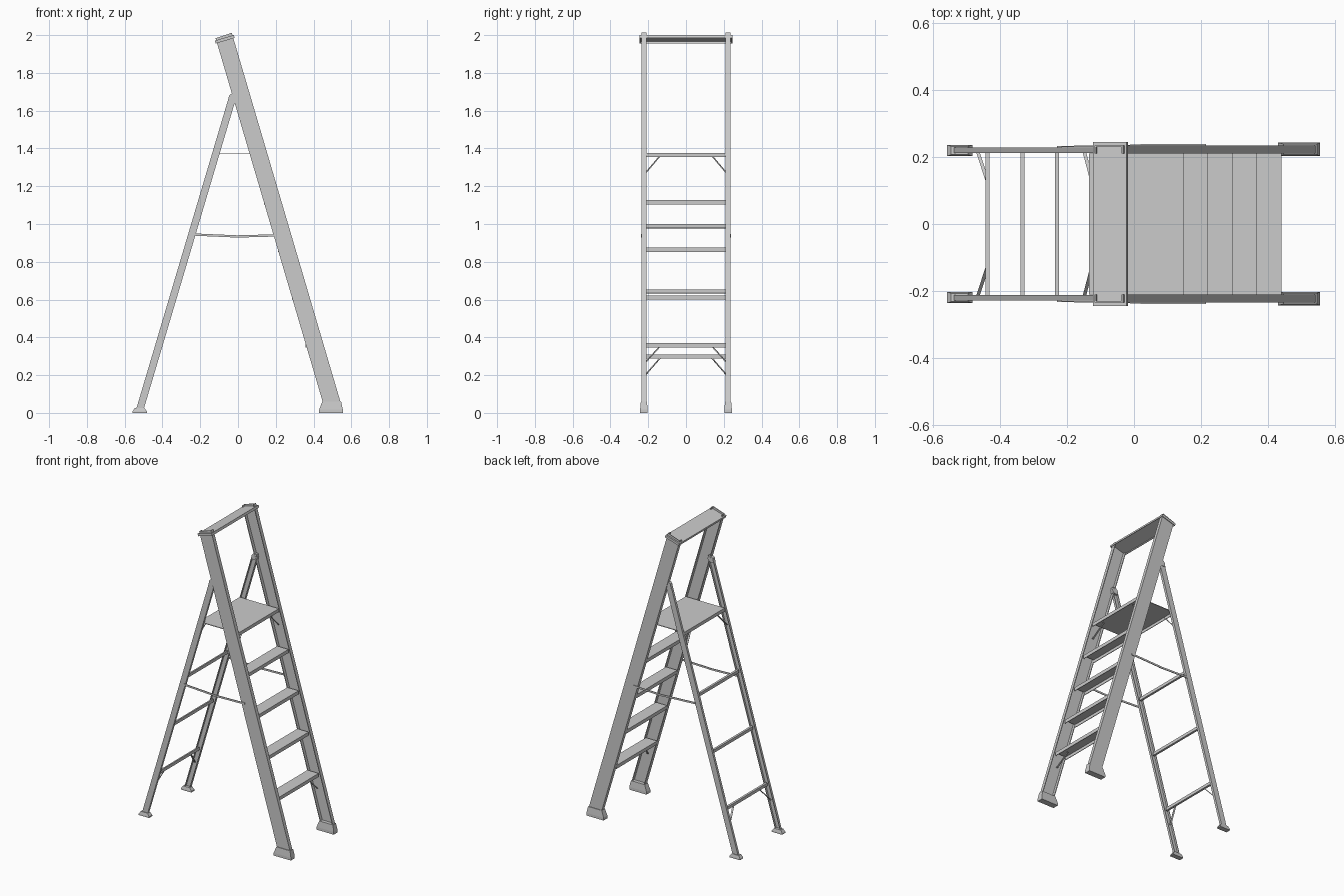
import bpy, bmesh
from mathutils import Vector

if "Cube" in bpy.data.objects:
    bpy.data.objects.remove(bpy.data.objects["Cube"])


def loft(name, ring_a, ring_b, mirror=False):
    """Closed solid between two matching rings of points."""
    bm = bmesh.new()
    a = [bm.verts.new(p) for p in ring_a]
    b = [bm.verts.new(p) for p in ring_b]
    n = len(a)
    bm.faces.new(a)
    bm.faces.new(b)
    for i in range(n):
        j = (i + 1) % n
        bm.faces.new((a[i], a[j], b[j], b[i]))
    bmesh.ops.recalc_face_normals(bm, faces=bm.faces)
    me = bpy.data.meshes.new(name)
    bm.to_mesh(me)
    bm.free()
    ob = bpy.data.objects.new(name, me)
    bpy.context.collection.objects.link(ob)
    if mirror:
        m = ob.modifiers.new("mirror", 'MIRROR')
        m.use_axis = (False, True, False)
    return ob


def rail(name, x0, slope, z0, z1, w, y0, y1, t, tilt=0.0):
    """Leaning C-channel, open towards the inside, on both sides."""
    h = w / 2
    prof = [(-h, y0), (-h, y1), (h, y1), (h, y0),
            (h - t, y0), (h - t, y1 - t), (t - h, y1 - t), (t - h, y0)]
    bot = [(x0 + slope * z0 + x, y, z0) for x, y in prof]
    top = []
    for x, y in prof:
        z = z1 + tilt * x
        top.append((x0 + slope * z + x, y, z))
    return loft(name, bot, top, mirror=True)


def across(name, prof, y):
    """Extrude an xz profile across the full width."""
    return loft(name, [(x, -y, z) for x, z in prof], [(x, y, z) for x, z in prof])


def tray(name, x0, x1, z0, z1, y=0.211, t=0.004):
    """Tread with lips folded down at front and back."""
    return across(name, [(x0, z0), (x0, z1), (x1, z1), (x1, z0), (x1 - t, z0),
                         (x1 - t, z1 - t), (x0 + t, z1 - t), (x0 + t, z0)], y)


def strut(name, p, q, w, h):
    """Flat bar from p to q, mirrored to both sides."""
    p, q = Vector(p), Vector(q)
    d = (q - p).normalized()
    u = d.cross(Vector((0, 0, 1))).normalized()
    v = d.cross(u)
    offs = [u * a * w / 2 + v * b * h / 2 for a, b in ((1, 1), (1, -1), (-1, -1), (-1, 1))]
    return loft(name, [p + o for o in offs], [q + o for o in offs], mirror=True)


def foot(name, b, t, z):
    """Tapered shoe; b and t are (x0, x1, y0, y1) rectangles."""
    def rect(r, h):
        return [(r[0], r[2], h), (r[1], r[2], h), (r[1], r[3], h), (r[0], r[3], h)]
    loft(name + "_sole", rect(b, 0), rect(b, z * 0.3), mirror=True)
    loft(name, rect(b, z * 0.3), rect(t, z), mirror=True)


# Rails
rail("front_rail", 0.5127, -0.2946, 0.03, 1.998, 0.094, 0.21, 0.235, 0.005, 0.31)
rail("rear_rail", -0.525, 0.297, 0.01, 1.675, 0.04, 0.212, 0.228, 0.004)

# Hinge at the top of each rear rail
hinge = [(-0.054, 1.65), (-0.047, 1.68), (-0.035, 1.69), (-0.012, 1.69), (-0.012, 1.65)]
loft("hinge_bracket", [(x, 0.211, z) for x, z in hinge],
     [(x, 0.231, z) for x, z in hinge], mirror=True)

# Feet
foot("front_foot", (0.43, 0.555, 0.203, 0.243), (0.446, 0.546, 0.207, 0.239), 0.06)
foot("rear_foot", (-0.558, -0.482, 0.203, 0.236), (-0.546, -0.496, 0.207, 0.232), 0.026)

# Top cap, square to the front rails, with folded lips
c, t, n = Vector((-0.07, 1.978)), Vector((0.9592, 0.2826)), Vector((-0.2826, 0.9592))
cap = [(-0.0525, -0.008), (-0.0525, 0.008), (0.0525, 0.008), (0.0525, -0.008),
       (0.049, -0.008), (0.049, 0.002), (-0.049, 0.002), (-0.049, -0.008)]
across("top_cap", [tuple(c + t * a + n * b) for a, b in cap], 0.245)
lip = [(-0.0525, -0.008), (-0.0525, 0.004), (0.0525, 0.004), (0.0525, -0.008)]
pts = [c + t * a + n * b for a, b in lip]
loft("cap_end_lip", [(p.x, 0.241, p.y) for p in pts],
     [(p.x, 0.245, p.y) for p in pts], mirror=True)

# Platform and steps
tray("platform", -0.135, 0.15, 1.355, 1.377)
for i in range(4):
    x, z = 0.44 - i * 0.0733, 0.37 + i * 0.2525
    tray(f"step_{i + 1}", x - 0.082, x, z - 0.023, z)

# Rear rungs
for i in range(3):
    x, z = -0.437 + i * 0.1035, 0.298 + i * 0.345
    across(f"rear_rung_{i + 1}", [(x - 0.006, z - 0.011), (x - 0.006, z + 0.009),
                                  (x + 0.006, z + 0.011), (x + 0.006, z - 0.009)], 0.214)

# Diagonal corner braces
braces = {"rear_rung_brace": ((-0.44, 0.135, 0.293), (-0.466, 0.214, 0.202)),
          "platform_rear_brace": ((-0.128, 0.138, 1.36), (-0.148, 0.214, 1.27)),
          "platform_front_brace": ((0.122, 0.138, 1.36), (0.146, 0.214, 1.27)),
          "step_brace": ((0.405, 0.138, 0.352), (0.428, 0.214, 0.268))}
for name, (p, q) in braces.items():
    strut(name, p, q, 0.01, 0.005)

# Folding spreaders on the outside of the rails
strut("spreader_rear", (-0.23, 0.231, 0.944), (0.0, 0.234, 0.934), 0.004, 0.012)
strut("spreader_front", (-0.012, 0.236, 0.934), (0.215, 0.237, 0.94), 0.004, 0.012)
